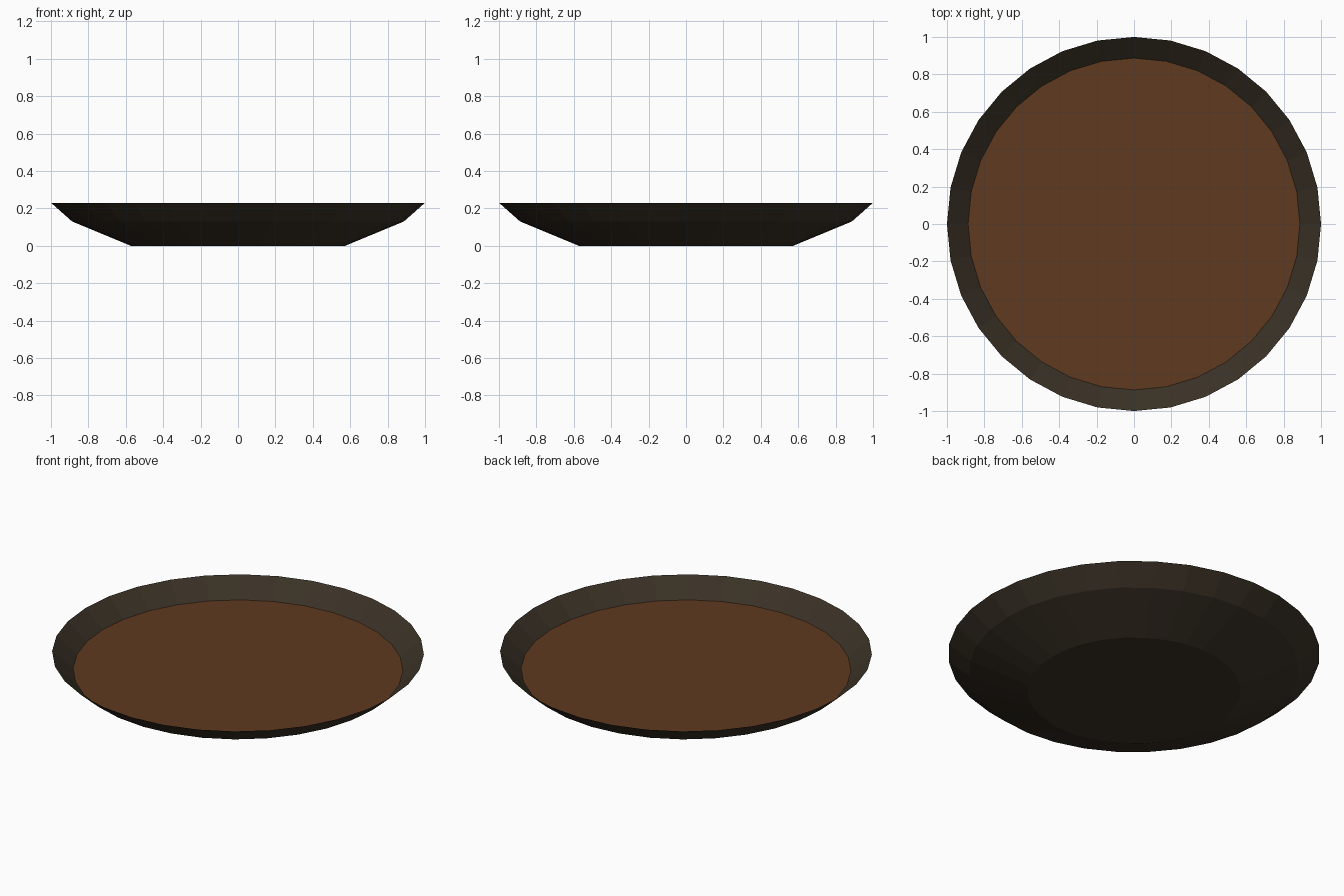
import bpy, bmesh
from math import cos, sin, pi

if "Cube" in bpy.data.objects:
    bpy.data.objects.remove(bpy.data.objects["Cube"])

SIDES = 32


def material(name, color):
    mat = bpy.data.materials.new(name)
    mat.diffuse_color = (*color, 1)
    mat.use_nodes = True
    mat.node_tree.nodes["Principled BSDF"].inputs["Base Color"].default_value = mat.diffuse_color
    return mat


def lathe(name, profile, mat):
    """Revolve (radius, z) points around z, capping the first ring."""
    bm = bmesh.new()
    rings = [[bm.verts.new((r * cos(2 * pi * i / SIDES), r * sin(2 * pi * i / SIDES), z))
              for i in range(SIDES)] for r, z in profile]
    # Cap faces up for a lone disc, down when walls rise from it
    bm.faces.new(rings[0] if len(rings) == 1 else rings[0][::-1])
    for low, high in zip(rings, rings[1:]):
        for i in range(SIDES):
            j = (i + 1) % SIDES
            bm.faces.new((low[i], low[j], high[j], high[i]))
    mesh = bpy.data.meshes.new(name)
    bm.to_mesh(mesh)
    bm.free()
    mesh.materials.append(mat)
    obj = bpy.data.objects.new(name, mesh)
    bpy.context.collection.objects.link(obj)
    return obj


# Thin faceted dish with a flared rim
dark = material("dark_brown", (0.042, 0.031, 0.019))
lathe("dish", [(0.573, 0), (0.887, 0.13), (1.0, 0.23)], dark)

# Flat filling, level with the bend in the wall
brown = material("brown", (0.115, 0.042, 0.014))
lathe("filling", [(0.887, 0.131)], brown)
